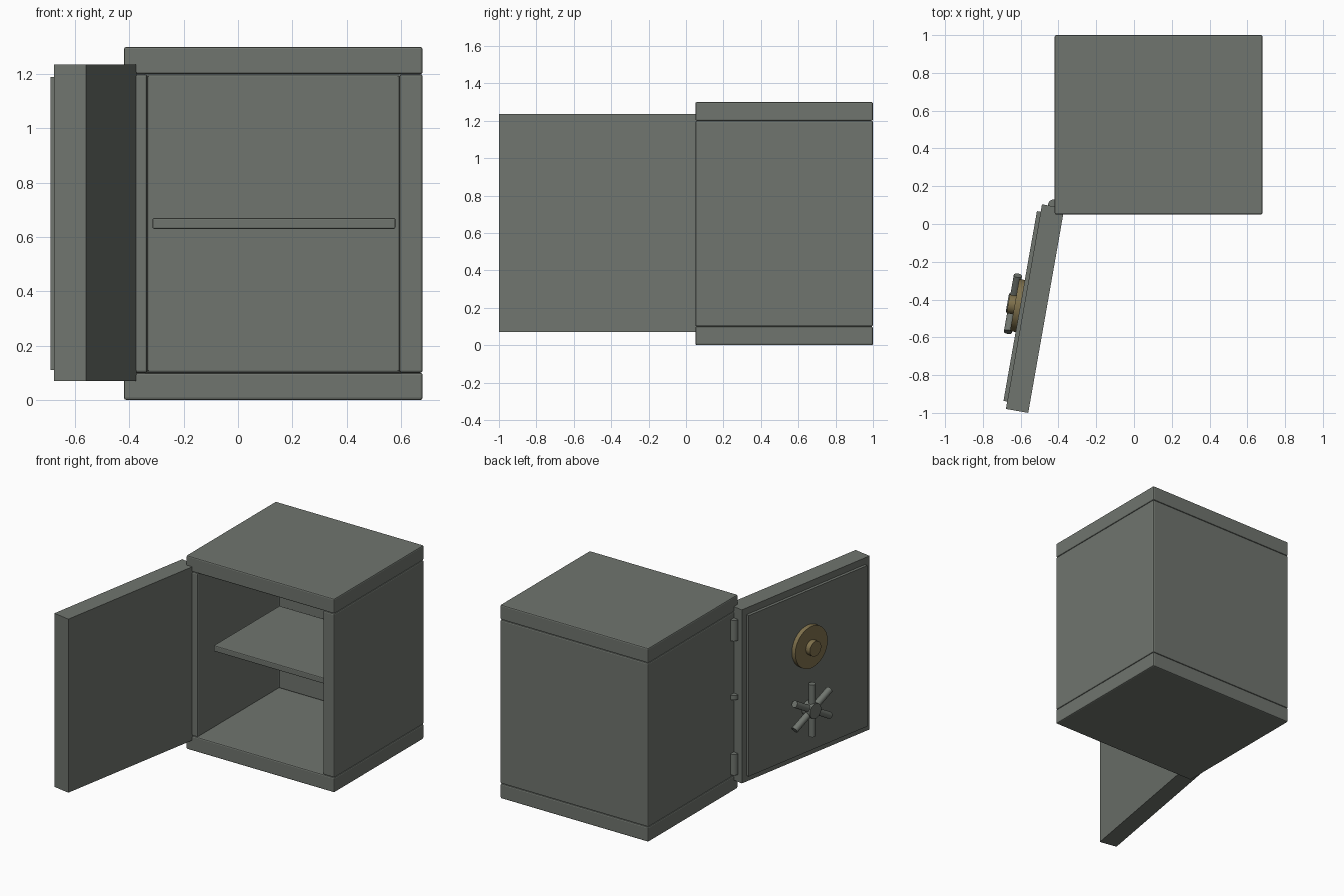
import bpy, bmesh, math
from mathutils import Matrix, Vector

cube = bpy.data.objects.get("Cube")
if cube:
    bpy.data.objects.remove(cube, do_unlink=True)


def material(name, rgb):
    m = bpy.data.materials.new(name)
    m.use_nodes = True
    m.diffuse_color = (*rgb, 1)
    bsdf = next(n for n in m.node_tree.nodes if n.type == 'BSDF_PRINCIPLED')
    bsdf.inputs["Base Color"].default_value = (*rgb, 1)
    return m


STEEL = material("grey_steel", (0.16, 0.176, 0.156))
BRASS = material("dull_brass", (0.22, 0.17, 0.075))

# Door frame: X runs along the door, Y points out of its outer face
DOOR = Matrix.Translation((-0.56, -1, 0)) @ Matrix.Rotation(math.radians(80), 4, 'Z')
WORLD = Matrix.Identity(4)


def finish(name, bm, mat, frame=WORLD, bevel=0, smooth=False):
    bmesh.ops.recalc_face_normals(bm, faces=bm.faces)
    mesh = bpy.data.meshes.new(name)
    bm.to_mesh(mesh)
    bm.free()
    mesh.materials.append(mat)
    ob = bpy.data.objects.new(name, mesh)
    bpy.context.collection.objects.link(ob)
    ob.matrix_world = frame
    if bevel:
        mod = ob.modifiers.new("Bevel", 'BEVEL')
        mod.width = bevel
        mod.segments = 2
    if smooth:
        bpy.ops.object.select_all(action='DESELECT')
        ob.select_set(True)
        bpy.context.view_layer.objects.active = ob
        bpy.ops.object.shade_smooth_by_angle(angle=math.radians(30))
    return ob


def box(name, low, high, frame=WORLD, bevel=0):
    low, high = Vector(low), Vector(high)
    bm = bmesh.new()
    place = Matrix.Translation((low + high) / 2) @ Matrix.Diagonal((*(high - low), 1))
    bmesh.ops.create_cube(bm, size=1, matrix=place)
    return finish(name, bm, STEEL, frame, bevel)


def rod(name, start, end, radius, mat=STEEL, frame=WORLD, sides=32):
    start, end = Vector(start), Vector(end)
    axis = end - start
    turn = axis.to_track_quat('Z', 'Y').to_matrix().to_4x4()
    bm = bmesh.new()
    bmesh.ops.create_cone(bm, cap_ends=True, segments=sides, radius1=radius, radius2=radius,
                          depth=axis.length, matrix=Matrix.Translation((start + end) / 2) @ turn)
    return finish(name, bm, mat, frame, smooth=True)


# Cabinet: base, top and a U-shaped shell open at the front
L, R, F, B = -0.42, 0.68, 0.05, 1.0
WALL = 0.085
box("base", (L, F, 0), (R, B, 0.1), bevel=0.008)
box("top", (L, F, 1.2), (R, B, 1.3), bevel=0.008)

outline = [(L, F), (L + WALL, F), (L + WALL, B - WALL), (R - WALL, B - WALL),
           (R - WALL, F), (R, F), (R, B), (L, B)]
bm = bmesh.new()
face = bm.faces.new([bm.verts.new((x, y, 0.1)) for x, y in outline])
side = bmesh.ops.extrude_face_region(bm, geom=[face])
bmesh.ops.translate(bm, vec=(0, 0, 1.1),
                    verts=[v for v in side["geom"] if isinstance(v, bmesh.types.BMVert)])
finish("cabinet_walls", bm, STEEL, bevel=0.008)
box("shelf", (-0.315, 0.19, 0.63), (0.58, 0.89, 0.67), bevel=0.006)

# Open door with a raised outer panel
box("door", (0, 0, 0.07), (1.1, 0.12, 1.235), DOOR)
box("door_panel", (0.04, 0.12, 0.11), (1.06, 0.14, 1.19), DOOR)

# Hinge barrels
for name, z, half in (("lower", 0.19, 0.07), ("middle", 0.64, 0.015), ("upper", 1.09, 0.07)):
    rod(name + "_hinge", (-0.425, 0.1, z - half), (-0.425, 0.1, z + half), 0.03)

# Combination dial
rod("dial", (0.55, 0.14, 0.82), (0.55, 0.17, 0.82), 0.14, BRASS, DOOR, 48)
rod("dial_knob", (0.55, 0.17, 0.82), (0.55, 0.205, 0.82), 0.05, BRASS, DOOR)

# Six-spoked handle
hub = Vector((0.555, 0.18, 0.405))
rod("handle_hub", (hub.x, 0.14, hub.z), (hub.x, 0.21, hub.z), 0.05, STEEL, DOOR)
for i in range(6):
    a = math.radians(90 + 60 * i)
    tip = hub + Vector((math.cos(a), 0, math.sin(a))) * 0.175
    rod(f"handle_spoke_{i + 1}", hub, tip, 0.022, STEEL, DOOR, 16)
